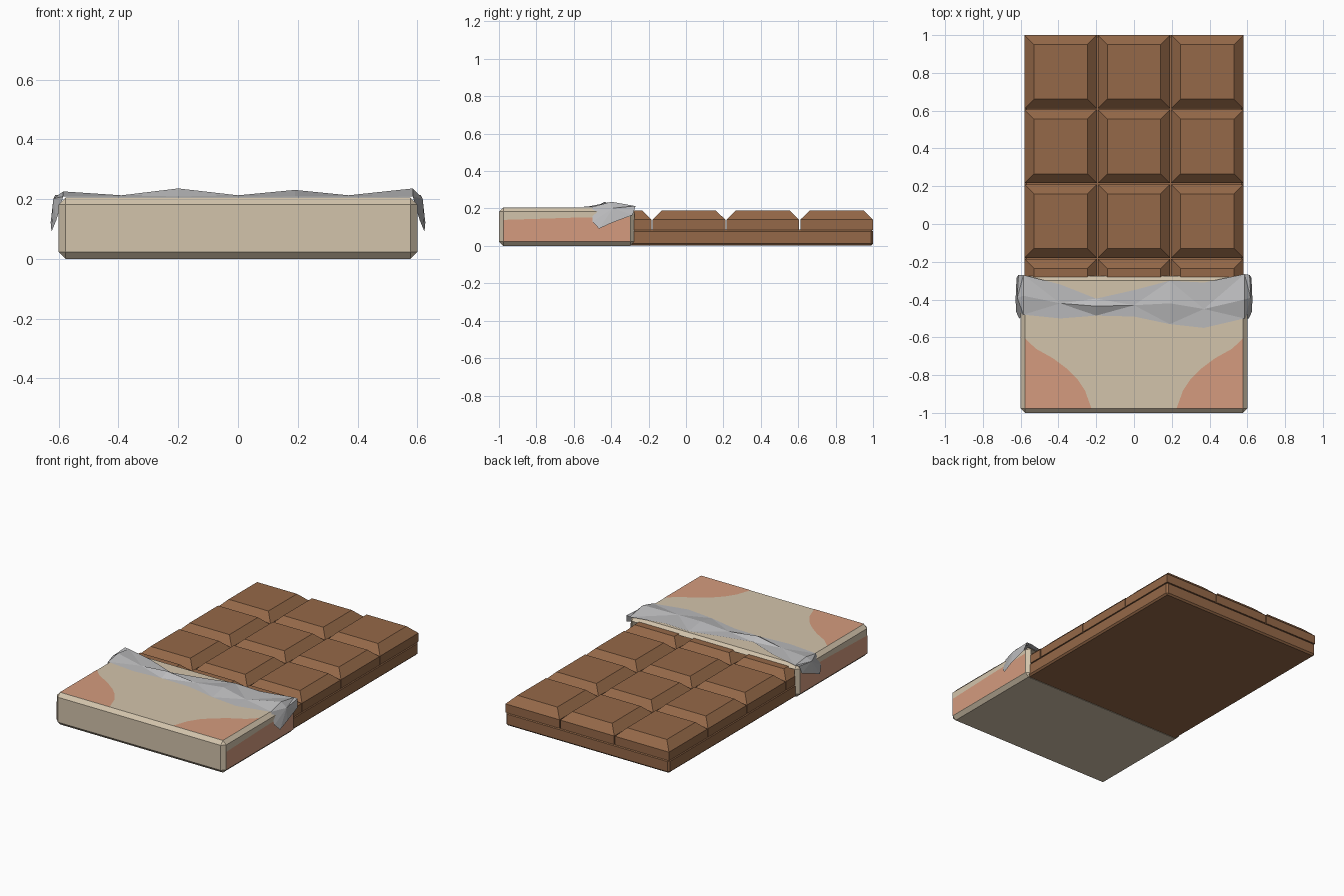
import bpy, bmesh

if "Cube" in bpy.data.objects:
    bpy.data.objects.remove(bpy.data.objects["Cube"])


def material(name, rgb):
    mat = bpy.data.materials.new(name)
    mat.use_nodes = True
    mat.diffuse_color = (*rgb, 1)
    mat.node_tree.nodes["Principled BSDF"].inputs["Base Color"].default_value = (*rgb, 1)
    return mat


CHOCOLATE = material("milk chocolate", (0.30, 0.14, 0.065))
PAPER = material("cream paper", (0.65, 0.55, 0.41))
ORANGE = material("soft orange", (0.66, 0.33, 0.21))
FOIL = material("silver foil", (0.50, 0.50, 0.51))


def finish(name, bm, mat, fix_normals=True):
    if fix_normals:
        bmesh.ops.recalc_face_normals(bm, faces=bm.faces)
    mesh = bpy.data.meshes.new(name)
    bm.to_mesh(mesh)
    bm.free()
    mesh.materials.append(mat)
    obj = bpy.data.objects.new(name, mesh)
    bpy.context.collection.objects.link(obj)
    return obj


def box(low, high, bevel):
    """Chamfered box between two corners."""
    bm = bmesh.new()
    bmesh.ops.create_cube(bm, size=1)
    for v in bm.verts:
        v.co = [high[i] if v.co[i] > 0 else low[i] for i in range(3)]
    bmesh.ops.bevel(bm, geom=bm.edges[:], offset=bevel, segments=1, affect='EDGES')
    return bm


def plate(name, points, mat, up):
    """Single flat polygon, facing the given direction."""
    bm = bmesh.new()
    face = bm.faces.new([bm.verts.new(p) for p in points])
    face.normal_update()
    if face.normal.dot(up) < 0:
        face.normal_flip()
    finish(name, bm, mat, False)


# Chocolate slab
finish("chocolate_base", box((-0.58, -0.97, 0.002), (0.58, 1, 0.087), 0.01), CHOCOLATE)

# Chocolate squares: straight sides with a sloped shoulder
PITCH_X, PITCH_Y, GAP = 1.165 / 3, 0.395, 0.006


def square(name, x, y):
    bm = bmesh.new()
    w, d = PITCH_X - GAP, PITCH_Y - GAP
    rings = []
    for inset, z in ((0, 0.085), (0, 0.14), (0.05, 0.189)):
        a, b = w / 2 - inset, d / 2 - inset
        rings.append([bm.verts.new((x + sx * a, y + sy * b, z))
                      for sx, sy in ((-1, -1), (1, -1), (1, 1), (-1, 1))])
    for lower, upper in zip(rings, rings[1:]):
        for i in range(4):
            j = (i + 1) % 4
            bm.faces.new((lower[i], lower[j], upper[j], upper[i]))
    bm.faces.new(rings[0])
    bm.faces.new(rings[-1])
    finish(name, bm, CHOCOLATE)


for row in range(5):
    for col in range(3):
        square(f"chocolate_square_{row}_{col}", (col - 1) * PITCH_X,
               1 - (PITCH_Y - GAP) / 2 - row * PITCH_Y)

# Paper sleeve, open at the back
bm = box((-0.6, -1, 0), (0.6, -0.275, 0.206), 0.023)
bm.normal_update()
mouth = max(bm.faces, key=lambda f: f.normal.y)
result = bmesh.ops.extrude_face_region(bm, geom=[mouth])["geom"]
for v in result:
    if isinstance(v, bmesh.types.BMVert):
        v.co.y -= 0.67
if mouth.is_valid:
    bm.faces.remove(mouth)
finish("paper_sleeve", bm, PAPER)

# Orange printed areas on the top corners and the sides
curve = [(0.577, -0.605), (0.52, -0.66), (0.43, -0.71), (0.35, -0.77),
         (0.30, -0.82), (0.26, -0.88), (0.225, -0.977)]
side = [(-0.977, 0.024), (-0.299, 0.024), (-0.299, 0.155),
        (-0.6, 0.151), (-0.75, 0.146), (-0.977, 0.139)]
for label, s in (("left", 1), ("right", -1)):
    top = [(s * x, y, 0.2075) for x, y in curve + [(0.577, -0.977)]]
    plate(f"{label}_top_print", top, ORANGE, (0, 0, 1))
    plate(f"{label}_side_print", [(s * 0.6015, y, z) for y, z in side], ORANGE, (s, 0, 0))

# Crumpled foil: columns of (x, rear y, middle y, front y, middle z)
columns = [(-0.585, -0.27, -0.38, -0.48, 0.226),
           (-0.39, -0.32, -0.42, -0.50, 0.213),
           (-0.20, -0.395, -0.435, -0.485, 0.236),
           (0, -0.35, -0.43, -0.49, 0.213),
           (0.19, -0.30, -0.42, -0.53, 0.231),
           (0.37, -0.31, -0.45, -0.55, 0.213),
           (0.585, -0.265, -0.40, -0.50, 0.236)]
strip = [[(x, r, 0.212), (x, m, z), (x, f, 0.209)] for x, r, m, f, z in columns]


def flap(s):
    """Two folded columns hanging down beside the sleeve."""
    return [[(s * 0.612, -0.27, 0.214), (s * 0.618, -0.39, 0.202), (s * 0.608, -0.50, 0.13)],
            [(s * 0.622, -0.285, 0.165), (s * 0.627, -0.40, 0.122), (s * 0.624, -0.465, 0.092)]]


strip = flap(-1)[::-1] + strip + flap(1)
bm = bmesh.new()
grid = [[bm.verts.new(p) for p in col] for col in strip]
for i, (a, b) in enumerate(zip(grid, grid[1:])):
    for k in range(2):
        quad = (a[k], a[k + 1], b[k + 1], b[k])
        turn = (i + k) % 2
        bm.faces.new((quad[turn], quad[turn + 1], quad[turn + 2]))
        bm.faces.new((quad[turn], quad[turn + 2], quad[(turn + 3) % 4]))
finish("foil_fold", bm, FOIL, False)
